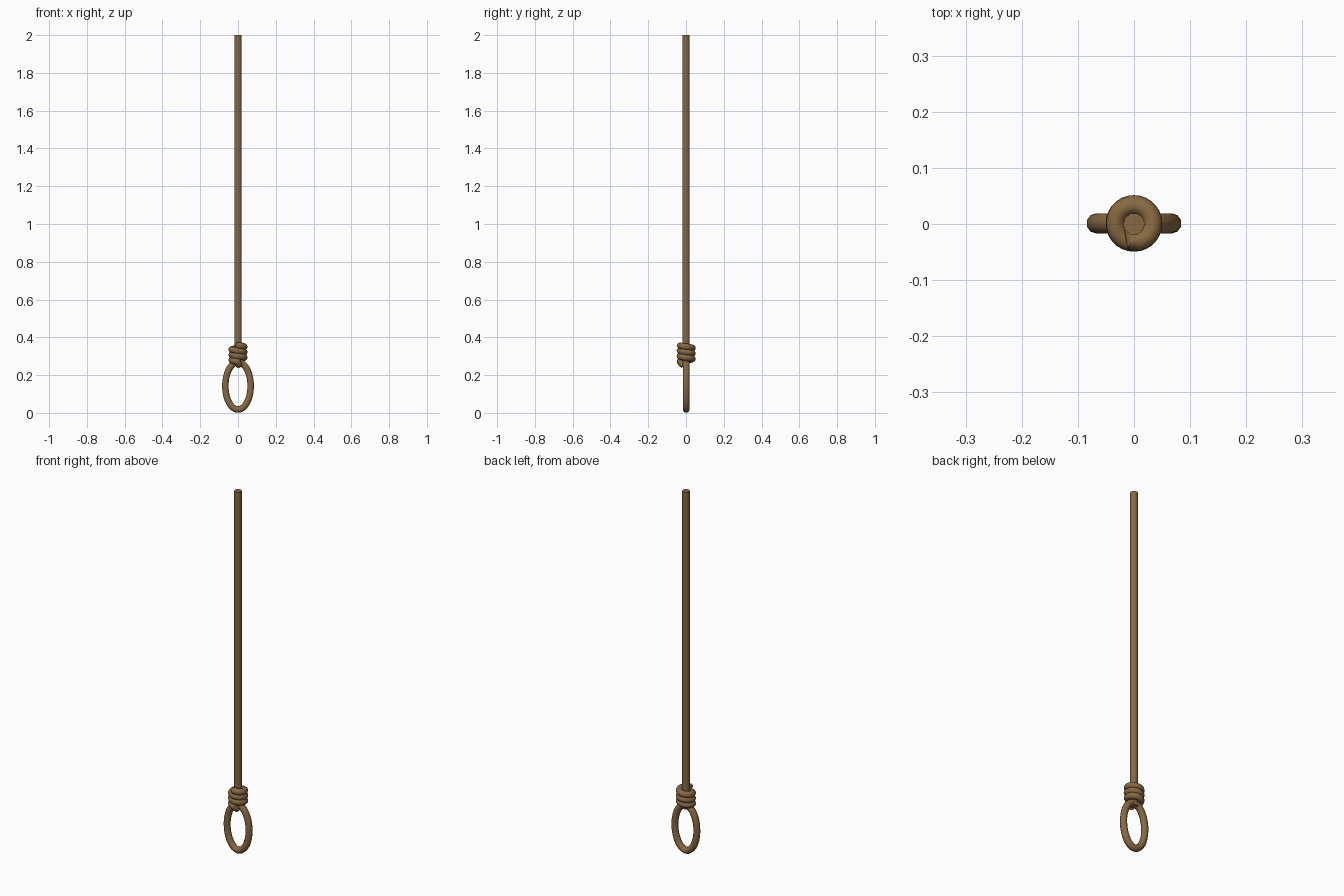
import bpy
import math

if "Cube" in bpy.data.objects:
    bpy.data.objects.remove(bpy.data.objects["Cube"])

mat = bpy.data.materials.new("rope brown")
mat.diffuse_color = (0.25, 0.142, 0.055, 1.0)
mat.use_nodes = True
mat.node_tree.nodes["Principled BSDF"].inputs["Base Color"].default_value = mat.diffuse_color


def rope(name, points, radius, closed=False):
    """Sweep a round rope along a path and turn it into a smooth mesh."""
    curve = bpy.data.curves.new(name, "CURVE")
    curve.dimensions = "3D"
    curve.bevel_depth = radius
    curve.bevel_resolution = 3
    curve.use_fill_caps = True
    spline = curve.splines.new("POLY")
    spline.points.add(len(points) - 1)
    for p, co in zip(spline.points, points):
        p.co = (*co, 1.0)
    spline.use_cyclic_u = closed
    obj = bpy.data.objects.new(name, curve)
    bpy.context.collection.objects.link(obj)
    bpy.ops.object.select_all(action="DESELECT")
    obj.select_set(True)
    bpy.context.view_layer.objects.active = obj
    bpy.ops.object.convert(target="MESH")
    obj = bpy.context.object
    obj.data.materials.clear()
    obj.data.materials.append(mat)
    bpy.ops.object.shade_smooth_by_angle(angle=math.radians(50))
    return obj


# long hanging rope
rope("hanging_rope", [(0, 0, 0.25), (0, 0, 2.0)], 0.0195)

# oval loop at the bottom
loop = []
for i in range(56):
    a = 2 * math.pi * i / 56
    loop.append((0.067 * math.sin(a), 0.001, 0.143 - 0.125 * math.cos(a)))
rope("rope_loop", loop, 0.018, closed=True)

# coiled wraps of the knot, tucked in at both ends
turns, steps = 3, 28
coil = [(0, -0.012, 0.348)]
for i in range(turns * steps + 1):
    t = i / (turns * steps)
    a = 2 * math.pi * turns * t - math.pi / 2
    coil.append((0.033 * math.cos(a), 0.001 + 0.033 * math.sin(a), 0.357 - 0.085 * t))
coil += [(0.003, -0.026, 0.262), (0.004, -0.012, 0.252)]
rope("knot_wraps", coil, 0.0175)
